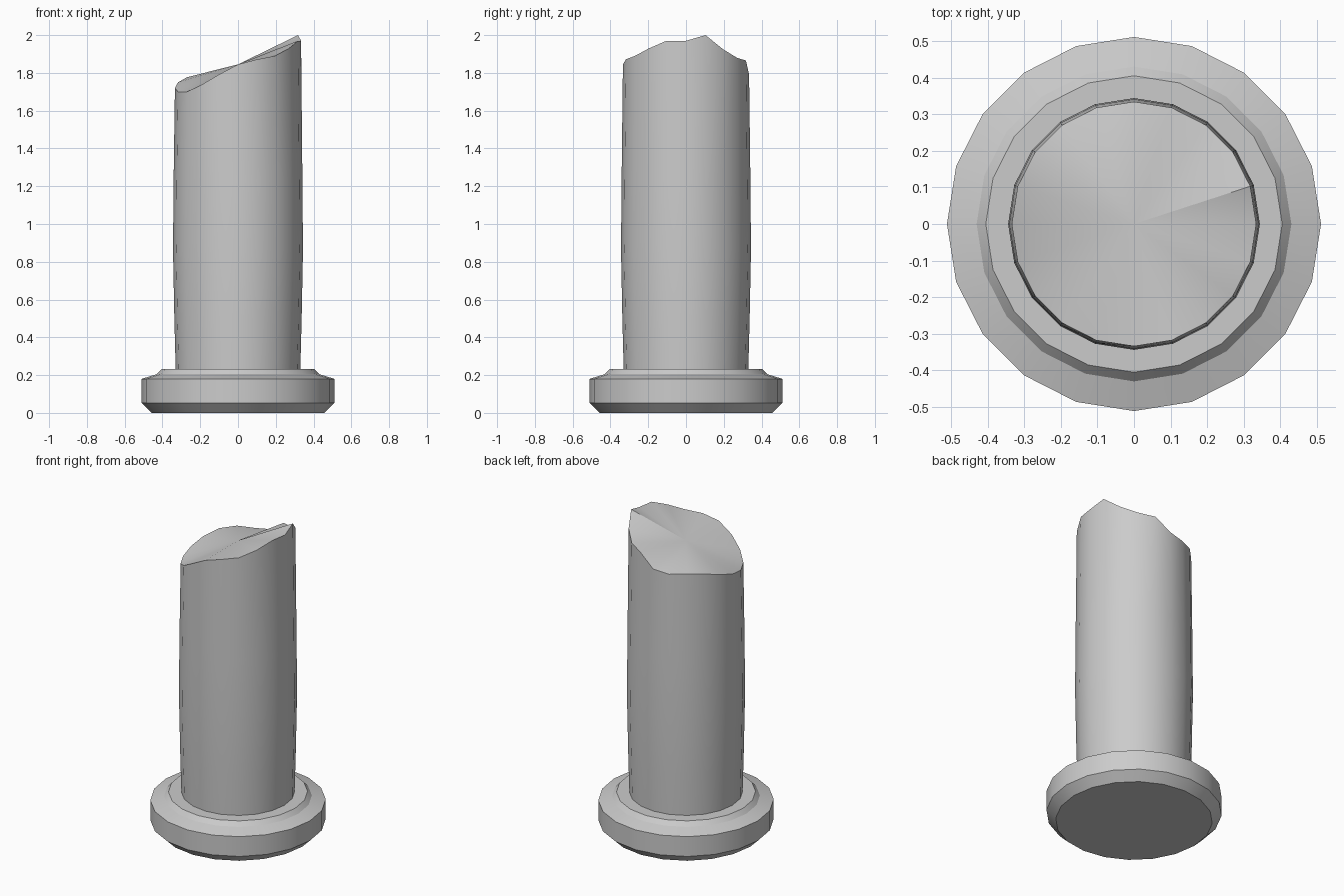
import bpy, bmesh
from math import cos, sin, pi, radians

if "Cube" in bpy.data.objects:
    bpy.data.objects.remove(bpy.data.objects["Cube"])

SIDES = 20


def ring(bm, radius, heights):
    """One loop of vertices; heights is a number or one value per side."""
    if not isinstance(heights, list):
        heights = [heights] * SIDES
    return [bm.verts.new((radius * cos(2 * pi * i / SIDES),
                          radius * sin(2 * pi * i / SIDES), h))
            for i, h in enumerate(heights)]


def bridge(bm, low, high):
    for i in range(SIDES):
        j = (i + 1) % SIDES
        bm.faces.new((low[i], low[j], high[j], high[i]))


def finish(bm, name, angle):
    bm.normal_update()
    mesh = bpy.data.meshes.new(name)
    bm.to_mesh(mesh)
    bm.free()
    obj = bpy.data.objects.new(name, mesh)
    bpy.context.collection.objects.link(obj)
    bpy.ops.object.select_all(action='DESELECT')
    obj.select_set(True)
    bpy.context.view_layer.objects.active = obj
    bpy.ops.object.shade_smooth_by_angle(angle=radians(angle))
    return obj


# Round stepped base with chamfered edges
bm = bmesh.new()
profile = [(0.457, 0.0), (0.511, 0.053), (0.511, 0.18),
           (0.43, 0.205), (0.405, 0.232)]
loops = [ring(bm, r, z) for r, z in profile]
for a, b in zip(loops, loops[1:]):
    bridge(bm, a, b)
bm.faces.new(loops[0][::-1])
bm.faces.new(loops[-1])
finish(bm, "column_base", 30)

# Swelling shaft, ending in a jagged rim
rim_heights = [1.97, 2.0, 1.925, 1.88, 1.865, 1.79, 1.777, 1.785, 1.777, 1.75,
               1.72, 1.70, 1.70, 1.735, 1.79, 1.845, 1.872, 1.89, 1.93, 1.97]
bm = bmesh.new()
loops = [ring(bm, r, z) for r, z in
         [(0.33, 0.232), (0.337, 0.5), (0.344, 0.86), (0.341, 1.23)]]
loops.append(ring(bm, 0.334, rim_heights))
for a, b in zip(loops, loops[1:]):
    bridge(bm, a, b)

# Broken top: a fan around the centre point
centre = bm.verts.new((0, 0, 1.845))
rim = loops[-1]
for i in range(SIDES):
    bm.faces.new((rim[i], rim[(i + 1) % SIDES], centre))
finish(bm, "broken_shaft", 30)
